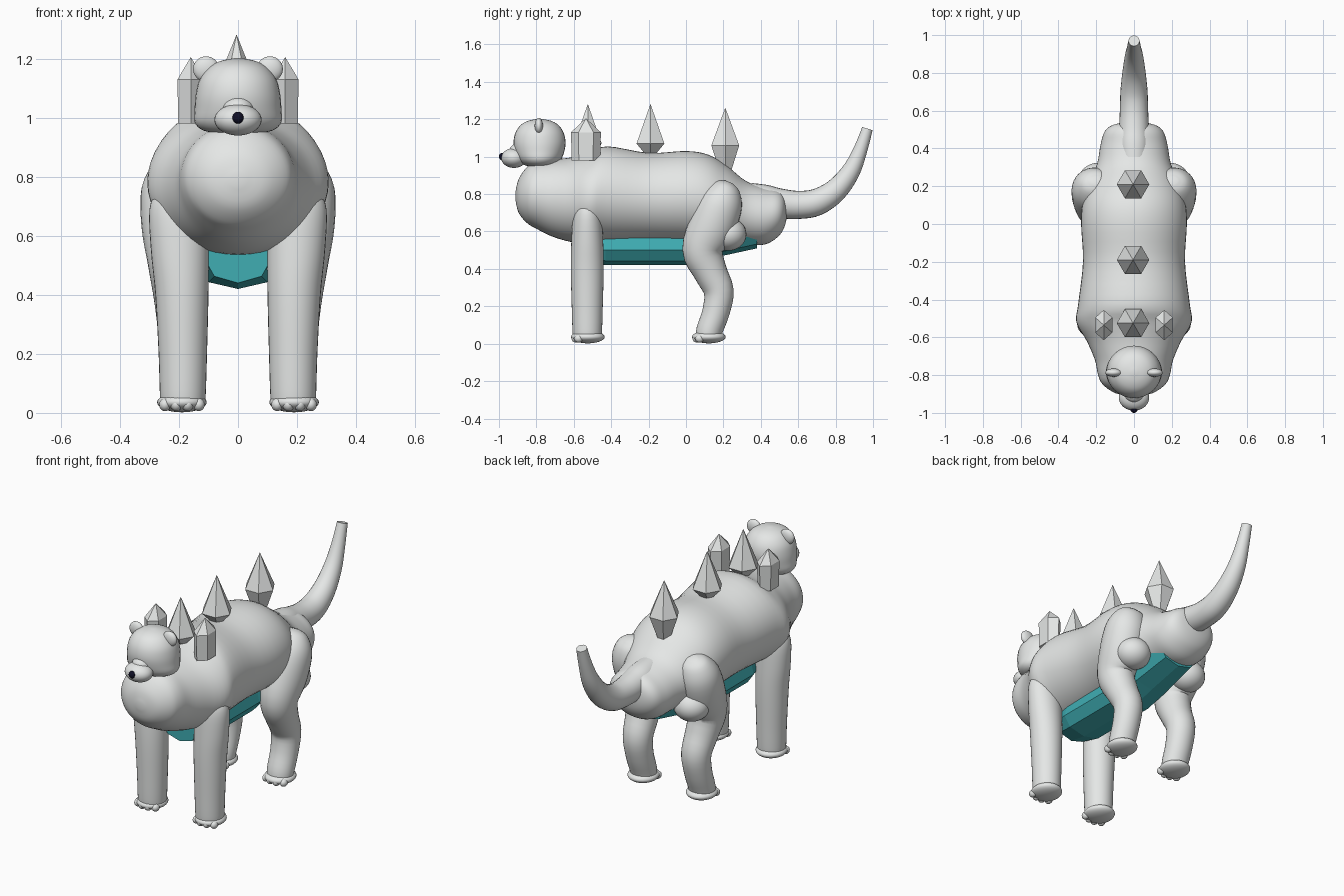
import bpy, bmesh, math
from mathutils import Vector

if "Cube" in bpy.data.objects:
    bpy.data.objects.remove(bpy.data.objects["Cube"], do_unlink=True)


def make_material(name, colour):
    mat = bpy.data.materials.new(name)
    mat.use_nodes = True
    mat.diffuse_color = (*colour, 1)
    mat.node_tree.nodes["Principled BSDF"].inputs["Base Color"].default_value = (*colour, 1)
    return mat


GREY = make_material("pale_grey", (0.92, 0.94, 0.93))
TEAL = make_material("teal", (0.05, 0.42, 0.45))
BLACK = make_material("nose_black", (0.005, 0.005, 0.02))


def finish(bm, name, mat=GREY, smooth=True):
    bmesh.ops.recalc_face_normals(bm, faces=bm.faces)
    mesh = bpy.data.meshes.new(name)
    bm.to_mesh(mesh)
    bm.free()
    mesh.materials.append(mat)
    obj = bpy.data.objects.new(name, mesh)
    bpy.context.collection.objects.link(obj)
    if smooth:
        bpy.ops.object.select_all(action='DESELECT')
        obj.select_set(True)
        bpy.context.view_layer.objects.active = obj
        bpy.ops.object.shade_smooth_by_angle(angle=math.radians(50))
    return obj


def skin_rings(bm, rings):
    """Bridge a list of equal rings of points and cap both ends."""
    rings = [[bm.verts.new(p) for p in ring] for ring in rings]
    for a, b in zip(rings, rings[1:]):
        for i in range(len(a)):
            j = (i + 1) % len(a)
            bm.faces.new((a[i], a[j], b[j], b[i]))
    bm.faces.new(rings[0])
    bm.faces.new(rings[-1])


def spline(rows, steps):
    """Smooth curve through rows of numbers."""
    out = []
    for i in range(len(rows) - 1):
        p = [rows[max(0, min(len(rows) - 1, i + k))] for k in (-1, 0, 1, 2)]
        for s in range(steps):
            t = s / steps
            out.append([b + t * (c - a) / 2 + t * t * (a - 2.5 * b + 2 * c - d / 2)
                        + t ** 3 * (3 * (b - c) + d - a) / 2 for a, b, c, d in zip(*p)])
    return out + [list(rows[-1])]


def loft(name, stations, sides=32, steps=4, upright=False):
    """Tube through stations of x, y, z, half width, half depth."""
    pts = spline(stations, steps)
    rings = []
    for i, (x, y, z, w, d) in enumerate(pts):
        a, b = pts[max(i - 1, 0)], pts[min(i + 1, len(pts) - 1)]
        tangent = Vector((0, 1, 0)) if upright else Vector((0, b[1] - a[1], b[2] - a[2])).normalized()
        side = Vector((1, 0, 0))
        up = side.cross(tangent)
        angles = [math.tau * k / sides for k in range(sides)]
        rings.append([Vector((x, y, z)) + side * w * math.cos(t) + up * d * math.sin(t) for t in angles])
    bm = bmesh.new()
    skin_rings(bm, rings)
    return finish(bm, name)


def ball(name, centre, size, mat=GREY):
    bm = bmesh.new()
    bmesh.ops.create_uvsphere(bm, u_segments=32, v_segments=20, radius=1)
    bmesh.ops.scale(bm, vec=size, verts=bm.verts)
    bmesh.ops.translate(bm, vec=centre, verts=bm.verts)
    return finish(bm, name, mat)


def spike(name, centre, levels, wide, deep, turn=0):
    """Six-sided crystal; levels are (height, scale) pairs."""
    bm = bmesh.new()
    angles = [math.tau * k / 6 + turn for k in range(6)]
    skin_rings(bm, [[(centre[0] + wide * s * math.cos(t), centre[1] + deep * s * math.sin(t), z)
                     for t in angles] for z, s in levels])
    return finish(bm, name, smooth=False)


# Torso: y, underside, top, half width
torso = [
    (-.912, .77, .81, .02), (-.895, .70, .88, .10), (-.85, .645, .945, .165),
    (-.8, .615, .975, .19), (-.72, .575, .985, .207), (-.62, .545, .995, .25),
    (-.52, .535, 1.02, .305), (-.42, .535, 1.055, .295), (-.2, .54, 1.02, .27),
    (0, .535, 1.03, .28), (.12, .53, 1.01, .27), (.22, .53, .95, .235),
    (.32, .53, .87, .195), (.42, .53, .835, .177), (.49, .57, .82, .155),
    (.525, .62, .79, .11), (.54, .68, .73, .03)]
loft("torso", [(0, y, (lo + hi) / 2, w, (hi - lo) / 2) for y, lo, hi, w in torso], 48, upright=True)

# Tail
tail = [(.34, .78, .08), (.42, .765, .085), (.5, .75, .08), (.6, .742, .075), (.7, .757, .072),
        (.8, .82, .062), (.88, .92, .05), (.93, 1.03, .038), (.97, 1.15, .029)]
loft("tail", [(0, y, z, r, r) for y, z, r in tail], 24)

# Faceted belly plate
half = [(.11, .61), (.14, .5), (.1, .443), (0, .42)]
section = half + [(-x, z) for x, z in half[-2::-1]]
bm = bmesh.new()
skin_rings(bm, [[(x * w, y, z + lift) for x, z in section]
                for y, w, lift in ((-.54, .8, .02), (-.43, 1, 0), (0, 1, 0), (.15, 1.05, .04), (.38, .9, .09))])
finish(bm, "belly_plate", TEAL, smooth=False)

# Head: height, half width, half depth
head = [(.947, .06, .05), (.957, .118, .085), (.985, .147, .115), (1.03, .147, .133), (1.08, .143, .139),
        (1.13, .13, .128), (1.17, .1, .1), (1.192, .06, .06), (1.202, .012, .012)]
loft("head", [(0, -.783, z, w, d) for z, w, d in head])
ball("muzzle", (0, -.92, .993), (.08, .068, .053))
ball("muzzle_bridge", (0, -.885, 1.03), (.055, .06, .045))
ball("nose", (0, -.983, 1.0), (.019, .017, .02), BLACK)

# Spikes along the back
for name, y, base, girth in (("front", -.525, 1.02, 1.07), ("middle", -.19, 1.02, 1.07), ("rear", .21, .93, 1.06)):
    tip = 1.26 if name == "rear" else 1.28
    spike(name + "_back_spike", (-.005, y), ((base, .45), (girth, 1), (tip, .01)), .086, .086)

front_leg = [(.19, .775, .03, .02), (.195, .755, .075, .05), (.2, .69, .1, .075), (.197, .55, .098, .085),
             (.19, .4, .09, .088), (.187, .2, .082, .083), (.187, .05, .077, .078), (.187, .02, .07, .07)]
hind_leg = [(.2, .23, .865, .03, .02), (.205, .22, .84, .08, .07), (.212, .19, .76, .115, .115),
            (.212, .14, .63, .115, .125), (.205, .09, .5, .1, .11), (.195, .13, .385, .09, .09),
            (.19, .175, .28, .082, .08), (.19, .16, .17, .077, .073), (.19, .125, .07, .075, .07),
            (.19, .12, .025, .07, .068)]

for s, label in ((1, "left_"), (-1, "right_")):
    ball(label + "ear", (s * .108, -.787, 1.165), (.044, .022, .043))

    # Shoulder spikes
    spike(label + "shoulder_spike", (s * .16, -.535), ((.98, .95), (1.13, 1), (1.205, .01)),
          .052, .08, math.pi / 6)

    # Legs
    loft(label + "front_leg", [(s * x, -.528, z, w, d) for x, z, w, d in front_leg])
    loft(label + "hind_leg", [(s * x, *rest) for x, *rest in hind_leg])
    ball(label + "thigh_muscle", (s * .195, .225, .585), (.1, .098, .088))

    # Paws and toes
    for part, y in (("front", -.525), ("hind", .122)):
        ball(f"{label}{part}_paw", (s * .19, y, .036), (.084, .09, .034))
        for i in range(4):
            u = i - 1.5
            ball(f"{label}{part}_toe_{i + 1}", (s * .19 + u * .038, y - .07 + abs(u) * .014, .028),
                 (.02, .024, .022))
